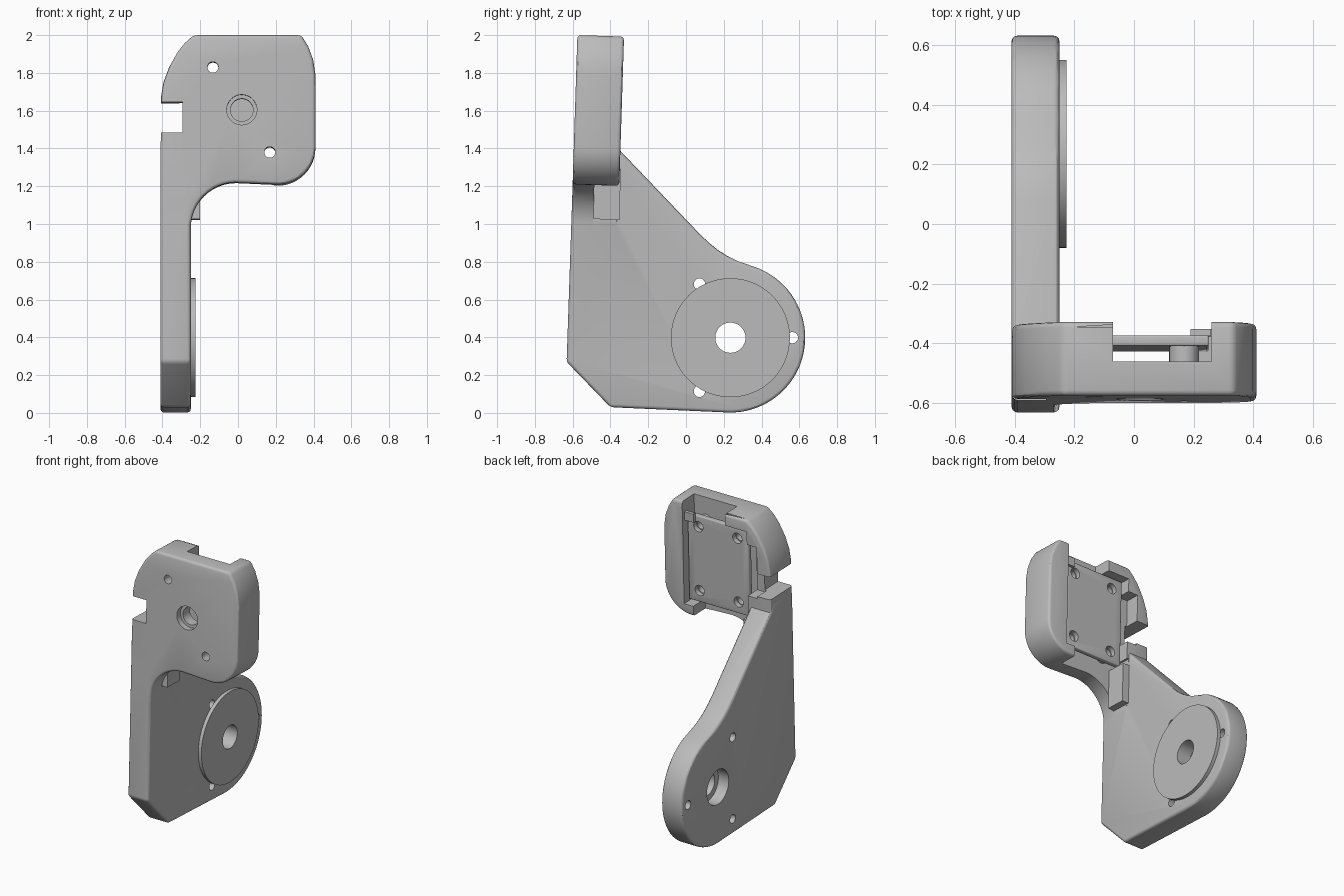
import bpy, bmesh, math
from mathutils import Vector

cube = bpy.data.objects.get("Cube")
if cube:
    bpy.data.objects.remove(cube, do_unlink=True)

grey = bpy.data.materials.new("plain_grey")
grey.use_nodes = True
GREY = (0.5, 0.5, 0.5, 1)
grey.diffuse_color = GREY
grey.node_tree.nodes["Principled BSDF"].inputs["Base Color"].default_value = GREY

TILT = 0.032  # lean of the head, in radians


def arc(cx, cy, r, start, end, steps=12):
    angles = [math.radians(start + (end - start) * i / steps) for i in range(steps + 1)]
    return [(cx + r * math.cos(a), cy + r * math.sin(a)) for a in angles]


def circle(cx, cy, r, steps=40):
    return arc(cx, cy, r, 0, 360, steps)[:-1]


def rect(x0, x1, z0, z1):
    return [(x0, z0), (x1, z0), (x1, z1), (x0, z1)]


def prism(name, outline, axis, a, b, tilted=False):
    """Extrude an outline from a to b along x (outline in yz) or y (outline in xz)."""
    bm = bmesh.new()
    place = (lambda p: (a, p[0], p[1])) if axis == "x" else (lambda p: (p[0], a, p[1]))
    face = bm.faces.new([bm.verts.new(place(p)) for p in outline])
    moved = bmesh.ops.extrude_face_region(bm, geom=[face])["geom"]
    shift = Vector((b - a, 0, 0) if axis == "x" else (0, b - a, 0))
    bmesh.ops.translate(bm, vec=shift, verts=[v for v in moved if isinstance(v, bmesh.types.BMVert)])
    if tilted:
        for v in bm.verts:
            dy, dz = v.co.y + 0.575, v.co.z - 2
            v.co.y += TILT * dz
            v.co.z -= TILT * dy
    bmesh.ops.recalc_face_normals(bm, faces=bm.faces)
    mesh = bpy.data.meshes.new(name)
    bm.to_mesh(mesh)
    bm.free()
    mesh.materials.append(grey)
    obj = bpy.data.objects.new(name, mesh)
    bpy.context.collection.objects.link(obj)
    return obj


def apply(obj):
    bpy.context.view_layer.update()
    mesh = bpy.data.meshes.new_from_object(obj.evaluated_get(bpy.context.evaluated_depsgraph_get()))
    obj.modifiers.clear()
    obj.data = mesh


def bevel(obj, width):
    mod = obj.modifiers.new("bevel", "BEVEL")
    mod.width, mod.segments = width, 3
    mod.limit_method, mod.angle_limit = "ANGLE", math.radians(40)
    apply(obj)


def combine(obj, other, operation="DIFFERENCE"):
    mod = obj.modifiers.new("boolean", "BOOLEAN")
    mod.operation, mod.solver, mod.object = operation, "EXACT", other
    apply(obj)
    bpy.data.objects.remove(other, do_unlink=True)


# Side arm with a round lower end
PIVOT = (0.235, 0.398)
arm_outline = [(-0.592, 1.45), (-0.632, 0.27), (-0.40, 0.03)]
arm_outline += arc(*PIVOT, 0.396, -92, 72, 36)
arm_outline += [(0.27, 0.805), (0.22, 0.83), (0.17, 0.862), (0.12, 0.902), (0.07, 0.95)]
arm_outline += [(-0.35, 1.39), (-0.37, 1.45)]
bracket = prism("bracket", arm_outline, "x", -0.41, -0.25)
bevel(bracket, 0.018)

# Head block, joined to the arm by a curved web
head_outline = [(-0.235, 2), (0.335, 2), (0.372, 1.94), (0.398, 1.87), (0.41, 1.79)]
head_outline += arc(0.21, 1.41, 0.2, 0, -90)
head_outline += arc(-0.01, 0.98, 0.24, 90, 180)
head_outline += [(-0.30, 0.95), (-0.408, 0.95), (-0.408, 1.67)]
head_outline += [(-0.395, 1.75), (-0.365, 1.83), (-0.32, 1.91), (-0.28, 1.96)]
head = prism("head", head_outline, "y", -0.575, -0.328, True)
bevel(head, 0.018)
combine(bracket, head, "UNION")

# Rear pocket, its openings, and the side slot: outline, y from, y to
cuts = [
    (rect(-0.235, 0.26, 1.28, 1.92), -0.46, -0.2),
    (rect(-0.07, 0.26, 1.85, 2.2), -0.46, -0.2),
    (rect(-0.249, 0.19, 0.85, 1.35), -0.46, -0.2),
    (rect(-0.275, -0.2, 1.03, 1.3), -0.46, -0.322),
    (rect(-0.31, -0.2, 1.47, 1.83), -0.43, -0.2),
    (rect(-0.6, -0.295, 1.485, 1.645), -0.9, 0),
    (circle(0.02, 1.605, 0.06), -0.8, -0.44),
    (circle(0.02, 1.605, 0.08), -0.8, -0.535),
    (circle(-0.133, 1.83, 0.029), -0.8, -0.44),
    (circle(0.168, 1.38, 0.029), -0.8, -0.44),
]
for outline, y0, y1 in cuts:
    combine(bracket, prism("cutter", outline, "y", y0, y1, True))

# Pivot hole with outer counterbore, and three screw holes
combine(bracket, prism("cutter", circle(*PIVOT, 0.08), "x", -0.6, 0))
combine(bracket, prism("cutter", circle(*PIVOT, 0.12), "x", -0.6, -0.33))
for angle in (-120, 0, 120):
    spot = arc(*PIVOT, 0.328, angle, angle, 1)[0]
    combine(bracket, prism("cutter", circle(*spot, 0.03, 20), "x", -0.6, -0.2))

# Raised disc around the pivot
disc = prism("pivot_disc", circle(*PIVOT, 0.315, 80), "x", -0.251, -0.226)
combine(disc, prism("cutter", circle(*PIVOT, 0.08), "x", -0.6, 0))

# Mounting plate in the pocket, on four hollow standoffs
plate = prism("mounting_plate", rect(-0.215, 0.25, 1.30, 1.905), "y", -0.405, -0.37, True)
bevel(plate, 0.006)
parts = [bracket, disc, plate]
for sx in (-1, 1):
    for sz in (-1, 1):
        spot = (0.018 + 0.15 * sx, 1.605 + 0.225 * sz)
        combine(plate, prism("cutter", circle(*spot, 0.036, 24), "y", -0.5, -0.2, True))
        standoff = prism("standoff", circle(*spot, 0.05, 24), "y", -0.462, -0.403, True)
        combine(standoff, prism("cutter", circle(*spot, 0.03, 24), "y", -0.6, -0.2, True))
        parts.append(standoff)

# Small retaining tab at the top of the plate
parts.append(prism("plate_tab", rect(0.19, 0.258, 1.86, 1.92), "y", -0.372, -0.35, True))

bpy.ops.object.select_all(action="DESELECT")
for part in parts:
    part.select_set(True)
bpy.context.view_layer.objects.active = bracket
bpy.ops.object.shade_smooth_by_angle(angle=math.radians(30))
